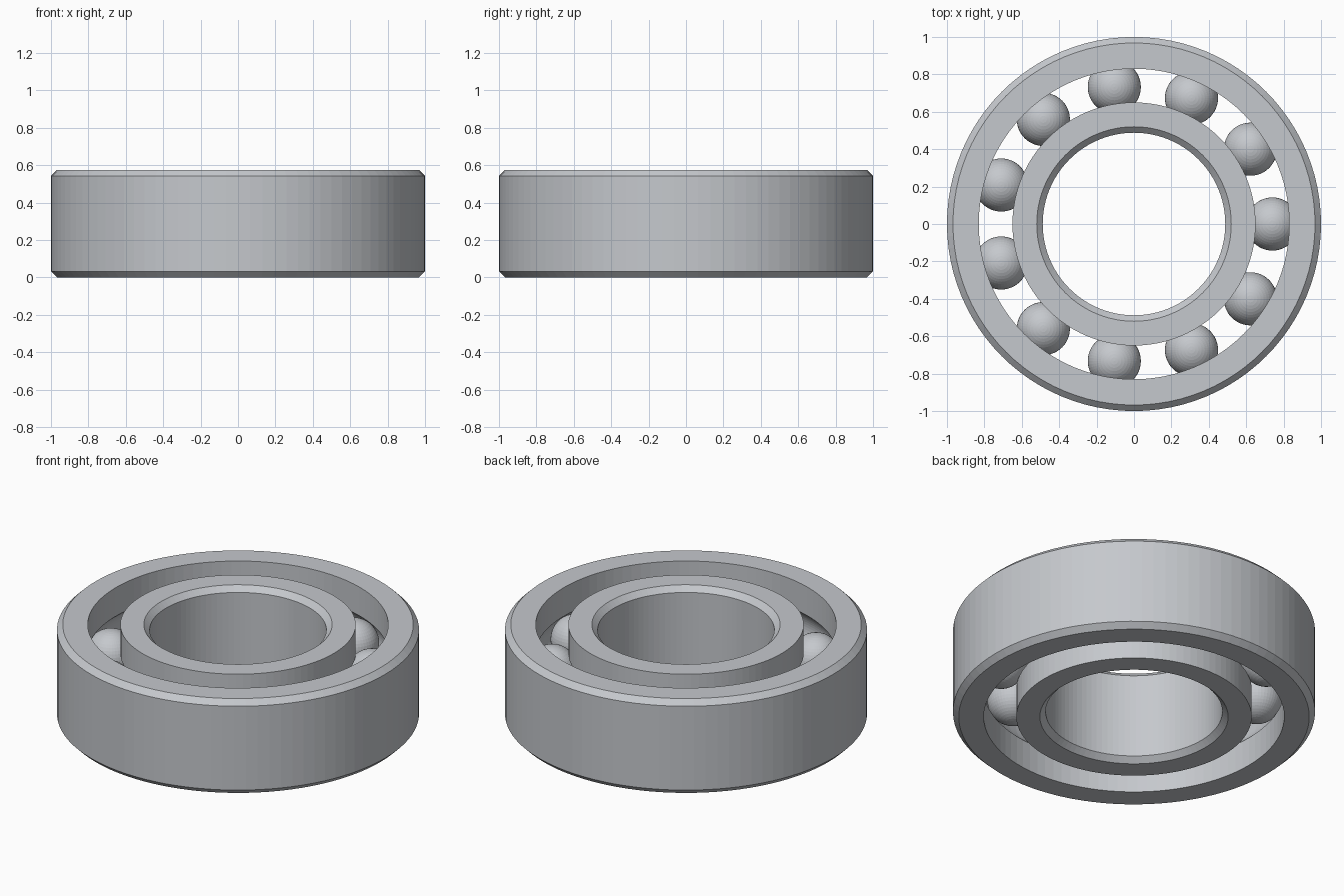
import bpy, bmesh, math
from mathutils import Matrix, Vector

cube = bpy.data.objects.get("Cube")
if cube:
    bpy.data.objects.remove(cube, do_unlink=True)

HEIGHT = 0.575
MID = HEIGHT / 2
CHAMFER = 0.032
PITCH = 0.74          # radius of the circle of ball centres
BALL_R = 0.142
GROOVE_R = 0.144
BALLS = 11
SEGMENTS = 96

steel = bpy.data.materials.new("polished steel")
steel.use_nodes = True
color = (0.56, 0.58, 0.61, 1)
steel.diffuse_color = color
steel.node_tree.nodes["Principled BSDF"].inputs["Base Color"].default_value = color


def add_object(name, bm):
    mesh = bpy.data.meshes.new(name)
    bm.to_mesh(mesh)
    bm.free()
    mesh.materials.append(steel)
    obj = bpy.data.objects.new(name, mesh)
    bpy.context.collection.objects.link(obj)
    return obj


def race(name, plain_r, groove_r):
    """Ring with a chamfered plain wall and a ball groove in the other wall."""
    side = 1 if groove_r > plain_r else -1
    # Chamfered plain wall, from top to bottom
    profile = [(groove_r, HEIGHT), (plain_r + side * CHAMFER, HEIGHT),
               (plain_r, HEIGHT - CHAMFER), (plain_r, CHAMFER),
               (plain_r + side * CHAMFER, 0), (groove_r, 0)]
    # Circular groove, from bottom to top
    reach = math.acos(abs(PITCH - groove_r) / GROOVE_R)
    for i in range(17):
        a = reach * (i / 8 - 1)
        profile.append((PITCH - side * GROOVE_R * math.cos(a),
                        MID + GROOVE_R * math.sin(a)))
    bm = bmesh.new()
    verts = [bm.verts.new((r, 0, z)) for r, z in profile]
    edges = [bm.edges.new((v, verts[i - 1])) for i, v in enumerate(verts)]
    bmesh.ops.spin(bm, geom=verts + edges, cent=(0, 0, 0), axis=(0, 0, 1),
                   angle=math.tau, steps=SEGMENTS, use_merge=True)
    bmesh.ops.remove_doubles(bm, verts=bm.verts[:], dist=0.0001)
    bmesh.ops.recalc_face_normals(bm, faces=bm.faces[:])
    return add_object(name, bm)


# Outer and inner races
race("outer_race", 1.0, 0.83)
race("inner_race", 0.488, 0.65)

# Rolling balls, evenly spaced from +x
for i in range(BALLS):
    bm = bmesh.new()
    bmesh.ops.create_uvsphere(bm, u_segments=48, v_segments=24, radius=BALL_R)
    spot = Matrix.Rotation(math.tau * i / BALLS, 3, 'Z') @ Vector((PITCH, 0, MID))
    add_object(f"ball_{i + 1}", bm).location = spot
